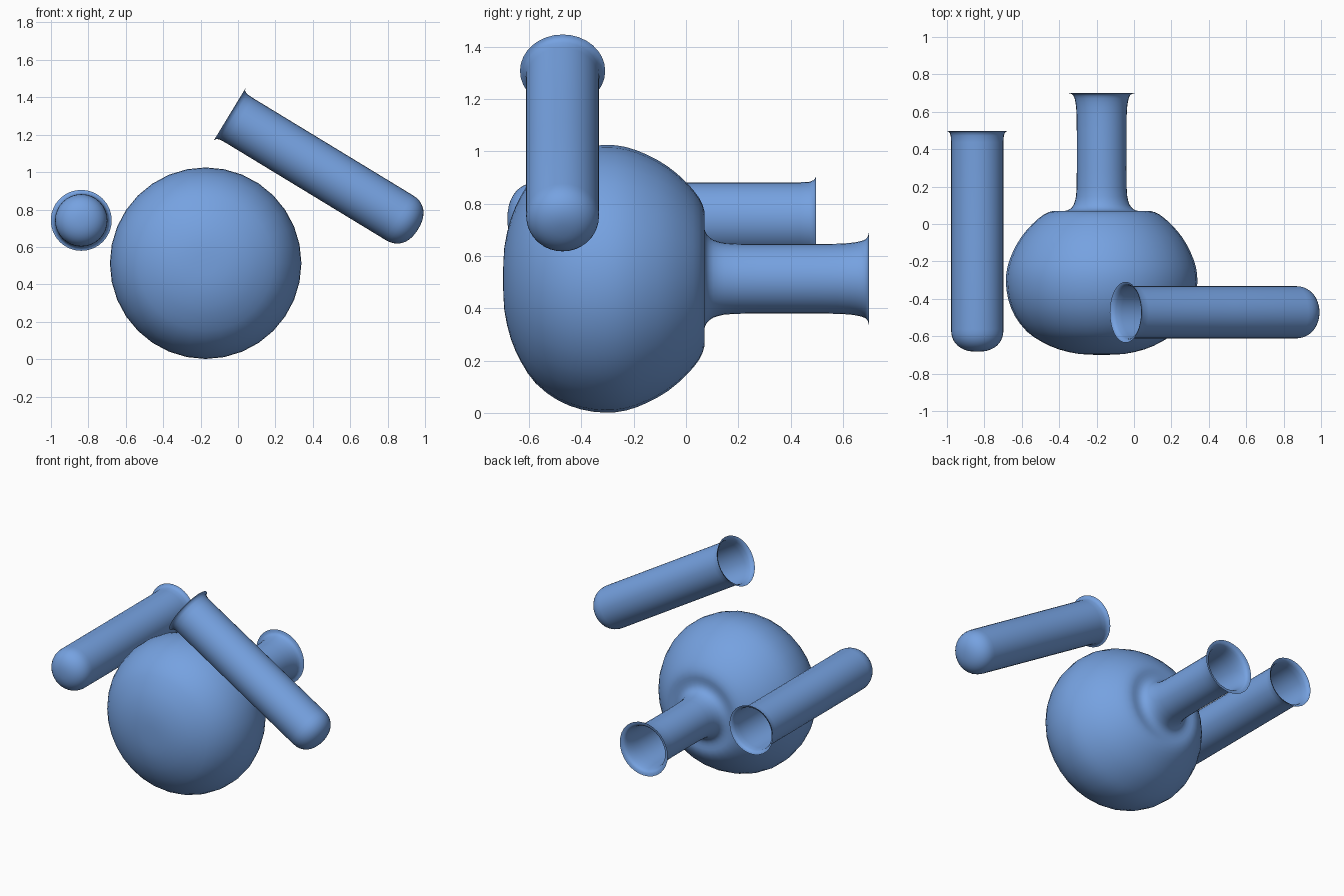
import bpy, bmesh, math
from mathutils import Vector, Matrix

if "Cube" in bpy.data.objects:
    bpy.data.objects.remove(bpy.data.objects["Cube"])

blue = bpy.data.materials.new("glass blue")
blue.diffuse_color = (0.18, 0.36, 0.75, 1)
blue.use_nodes = True
blue.node_tree.nodes["Principled BSDF"].inputs["Base Color"].default_value = blue.diffuse_color


def smooth_profile(points, steps):
    """Catmull-Rom curve through (radius, height) points."""
    p = [Vector(q) for q in points]
    p = [2 * p[0] - p[1]] + p + [2 * p[-1] - p[-2]]
    out = []
    for a, b, c, d in zip(p, p[1:], p[2:], p[3:]):
        for i in range(steps):
            t = i / steps
            out.append(0.5 * (2 * b + (c - a) * t + (2 * a - 5 * b + 4 * c - d) * t * t
                              + (3 * b - a - 3 * c + d) * t ** 3))
    return out + [p[-2]]


def lathe(name, profile, base, axis, sides=32):
    """Spin an open profile about the given axis; first point is the closed tip."""
    bm = bmesh.new()
    tip = bm.verts.new((0, 0, profile[0][1]))
    rings = [[bm.verts.new((r * math.cos(2 * math.pi * k / sides),
                            r * math.sin(2 * math.pi * k / sides), h))
              for k in range(sides)] for r, h in profile[1:]]
    for k in range(sides):
        n = (k + 1) % sides
        bm.faces.new((tip, rings[0][n], rings[0][k]))
        for lo, hi in zip(rings, rings[1:]):
            bm.faces.new((lo[k], lo[n], hi[n], hi[k]))
    for f in bm.faces:
        f.smooth = True
    mesh = bpy.data.meshes.new(name)
    bm.to_mesh(mesh)
    bm.free()
    mesh.materials.append(blue)
    ob = bpy.data.objects.new(name, mesh)
    rot = Vector((0, 0, 1)).rotation_difference(Vector(axis)).to_matrix().to_4x4()
    ob.matrix_world = Matrix.Translation(base) @ rot
    bpy.context.collection.objects.link(ob)
    return ob


# Round flask: squashed bulb, shoulder, neck and flared lip
bulb = [(0, -0.70), (0.12, -0.695), (0.23, -0.67), (0.32, -0.63), (0.40, -0.575),
        (0.465, -0.49), (0.50, -0.40), (0.512, -0.31), (0.504, -0.23),
        (0.475, -0.15), (0.43, -0.07), (0.37, 0.0), (0.31, 0.05), (0.26, 0.07)]
neck = [(0.22, 0.069), (0.185, 0.072), (0.158, 0.09), (0.142, 0.125), (0.134, 0.19),
        (0.133, 0.40), (0.134, 0.58), (0.14, 0.65), (0.15, 0.685), (0.163, 0.696), (0.18, 0.70)]
lathe("round_flask", smooth_profile(bulb + neck, 2), (-0.173, 0, 0.513), (0, 1, 0))

# Test tubes: rounded bottom, straight wall, flared lip (mouth at height 0)
R, L, D = 0.14, 1.18, 0.12
tube = []
for i in range(11):
    a = math.pi / 2 * i / 10
    tube.append((R * math.sin(a) ** 0.87, -L + D * (1 - math.cos(a) ** 0.87 if i < 10 else 1)))
tube += [(R, -0.6), (R, -0.06), (0.142, -0.025), (0.148, -0.009), (0.155, -0.003), (0.163, 0)]
lathe("level_test_tube", tube, (-0.838, 0.497, 0.742), (0, 1, 0))
t = math.radians(31.3)
lathe("tilted_test_tube", tube, (-0.045, -0.472, 1.308), (-math.cos(t), 0, math.sin(t)))
